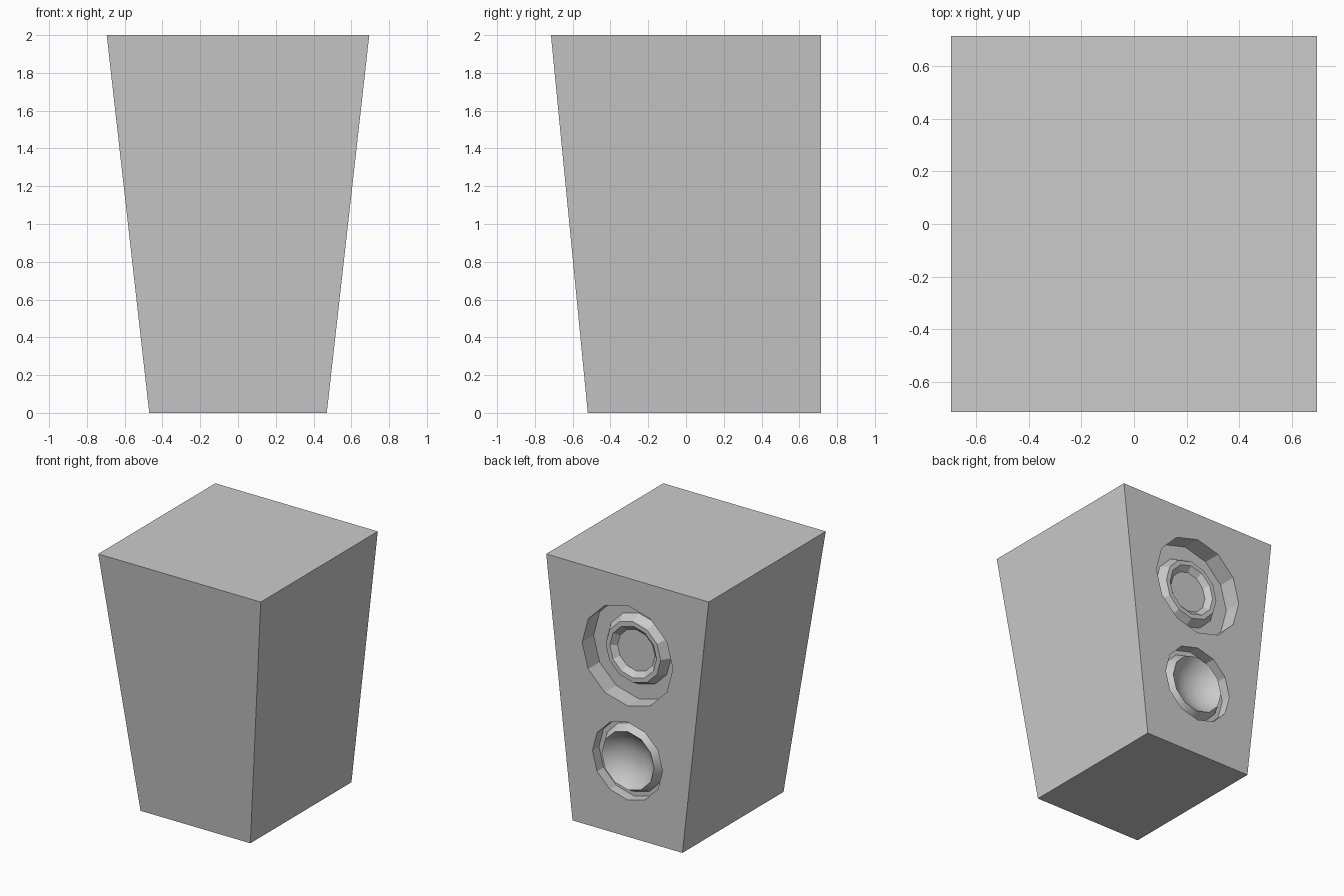
import bpy, bmesh
from math import cos, sin, pi

if "Cube" in bpy.data.objects:
    bpy.data.objects.remove(bpy.data.objects["Cube"])

BACK = 0.715
SIDES = 12


def make_object(name, bm):
    mesh = bpy.data.meshes.new(name)
    bm.to_mesh(mesh)
    bm.free()
    obj = bpy.data.objects.new(name, mesh)
    bpy.context.collection.objects.link(obj)
    return obj


def lathe(name, z, profile, smooth_from=99):
    """Turn (radius, depth) points around an axis square to the baffle."""
    bm = bmesh.new()
    rings = []
    for r, depth in profile:
        rings.append([bm.verts.new((r * cos(2 * pi * i / SIDES), BACK - depth,
                                    z + r * sin(2 * pi * i / SIDES)))
                      for i in range(SIDES)])
    for k, (a, b) in enumerate(zip(rings, rings[1:])):
        for i in range(SIDES):
            j = (i + 1) % SIDES
            f = bm.faces.new((a[i], b[i], b[j], a[j]))
            f.smooth = k >= smooth_from
    cap = bm.faces.new(rings[-1][::-1])
    cap.smooth = smooth_from < 99
    return make_object(name, bm)


# Cabinet: tapered on three sides, upright on the speaker side
bm = bmesh.new()
bottom = [(-0.47, -0.52), (0.47, -0.52), (0.47, BACK), (-0.47, BACK)]
top = [(-0.695, -BACK), (0.695, -BACK), (0.695, BACK), (-0.695, BACK)]
lo = [bm.verts.new((x, y, 0)) for x, y in bottom]
hi = [bm.verts.new((x, y, 2)) for x, y in top]
bm.faces.new(lo[::-1])
bm.faces.new(hi)
for i in range(4):
    j = (i + 1) % 4
    bm.faces.new((lo[i], lo[j], hi[j], hi[i]))
cabinet = make_object("cabinet", bm)


# Round openings in the baffle
def cut_opening(z, radius, depth):
    bm = bmesh.new()
    rings = [[bm.verts.new((radius * cos(2 * pi * i / SIDES), y,
                            z + radius * sin(2 * pi * i / SIDES)))
              for i in range(SIDES)] for y in (BACK - depth, BACK + 0.2)]
    bm.faces.new(rings[0])
    bm.faces.new(rings[1][::-1])
    for i in range(SIDES):
        j = (i + 1) % SIDES
        bm.faces.new((rings[0][i], rings[1][i], rings[1][j], rings[0][j]))
    bmesh.ops.recalc_face_normals(bm, faces=bm.faces)
    cutter = make_object("opening_cutter", bm)
    cutter.hide_render = True
    mod = cabinet.modifiers.new("opening", 'BOOLEAN')
    mod.operation = 'DIFFERENCE'
    mod.solver = 'EXACT'
    mod.object = cutter
    bpy.context.view_layer.objects.active = cabinet
    bpy.ops.object.modifier_apply(modifier=mod.name)
    bpy.data.objects.remove(cutter)


cut_opening(1.40, 0.388, 0.17)
cut_opening(0.585, 0.30, 0.14)

# Upper driver: flat floor, raised ring, sunken centre disc
lathe("upper_driver", 1.40,
      [(0.388, 0.14), (0.275, 0.14), (0.235, 0.07), (0.20, 0.07), (0.16, 0.108)])

# Lower driver: groove, rim level with the baffle, smooth bowl
lathe("lower_driver", 0.585,
      [(0.30, 0.08), (0.265, 0.08), (0.225, 0.005), (0.19, 0.04),
       (0.14, 0.075), (0.08, 0.097), (0.03, 0.104)], smooth_from=2)
for obj in bpy.data.objects:
    obj.select_set(obj.name == "lower_driver")
bpy.context.view_layer.objects.active = bpy.data.objects["lower_driver"]
bpy.ops.object.shade_smooth_by_angle(angle=0.5)
